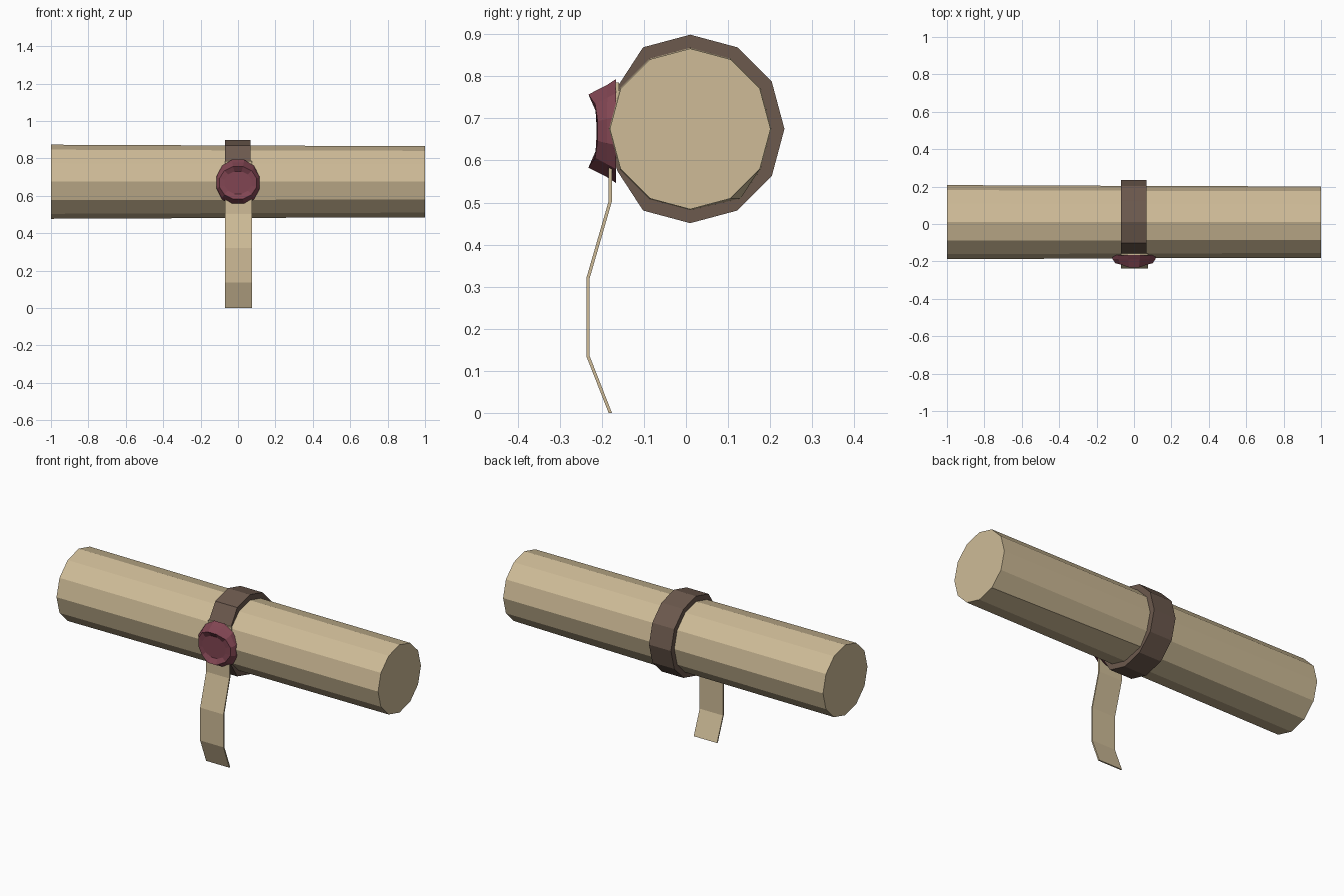
import bpy
from math import sin, cos, pi, radians

if "Cube" in bpy.data.objects:
    bpy.data.objects.remove(bpy.data.objects["Cube"])

CY, CZ = 0.01, 0.675   # scroll axis


def material(name, rgb):
    m = bpy.data.materials.new(name)
    m.diffuse_color = (*rgb, 1)
    m.use_nodes = True
    m.node_tree.nodes["Principled BSDF"].inputs["Base Color"].default_value = m.diffuse_color
    return m


PAPER = material("parchment", (0.62, 0.50, 0.31))
LEATHER = material("leather", (0.15, 0.10, 0.075))
WAX = material("wax", (0.22, 0.06, 0.085))


def loft(name, rings, mat, caps=True, closed=False):
    """Skin a list of equal-length rings; cap the ends or join last to first."""
    n = len(rings[0])
    verts = [v for r in rings for v in r]
    faces = []
    count = len(rings)
    for i in range(count if closed else count - 1):
        a, b = i * n, ((i + 1) % count) * n
        faces += [(a + j, a + (j + 1) % n, b + (j + 1) % n, b + j) for j in range(n)]
    if caps and not closed:
        faces += [tuple(range(n))[::-1], tuple(range((count - 1) * n, count * n))]
    me = bpy.data.meshes.new(name)
    me.from_pydata(verts, [], faces)
    me.materials.append(mat)
    ob = bpy.data.objects.new(name, me)
    bpy.context.collection.objects.link(ob)
    # consistent outward normals
    import bmesh
    bm = bmesh.new()
    bm.from_mesh(me)
    bmesh.ops.recalc_face_normals(bm, faces=bm.faces)
    bm.to_mesh(me)
    bm.free()
    return ob


def roll_ring(x, r):
    return [(x, CY + r * cos(k * pi / 6), CZ + r * sin(k * pi / 6)) for k in range(12)]


# Rolled parchment, very slightly tapered, with the loose edge at the lower back
mid = roll_ring(0.06, 0.193)
mid[10] = (0.06, 0.13, 0.51)
loft("scroll", [roll_ring(-1, 0.198), roll_ring(-0.06, 0.194), mid, roll_ring(1, 0.191)], PAPER)

# Strap around the middle, pressed flat under the seal
hoop = []
for k in range(12):
    c, s = cos(k * pi / 6), sin(k * pi / 6)
    outer, inner = (0.205, 0.188) if k == 6 else (0.224, 0.190)
    if k in (5, 7):
        outer = 0.2
    hoop.append([(x, CY + r * c, CZ + r * s)
                 for x, r in ((-0.07, inner), (-0.07, outer), (0.067, outer), (0.067, inner))])
loft("strap", hoop, LEATHER, closed=True)

# Hanging strip of parchment below the seal
path = [(-0.180, 0.0), (-0.233, 0.135), (-0.233, 0.32), (-0.180, 0.503),
        (-0.180, 0.58), (-0.165, 0.64), (-0.163, 0.785)]
t = 0.004
loft("hanging_strip", [[(-0.07, y - t, z), (0.075, y - t, z), (0.075, y + t, z), (-0.07, y + t, z)]
                       for y, z in path], PAPER)


# Wax seal: wide back, raised top and bottom rim, pressed centre
def seal_ring(rx, rz, depths):
    ring = []
    for k in range(12):
        a = radians(15 + 30 * k)
        level = round(abs(sin(a)) * 10)   # 3, 7 or 10
        y = depths[(3, 7, 10).index(level)]
        ring.append((rx * cos(a), y, 0.67 + rz * sin(a)))
    return ring


loft("wax_seal", [
    seal_ring(0.120, 0.128, (-0.166, -0.166, -0.166)),
    seal_ring(0.119, 0.112, (-0.188, -0.187, -0.190)),
    seal_ring(0.103, 0.090, (-0.210, -0.216, -0.232)),
    seal_ring(0.075, 0.062, (-0.213, -0.213, -0.213)),
], WAX)
